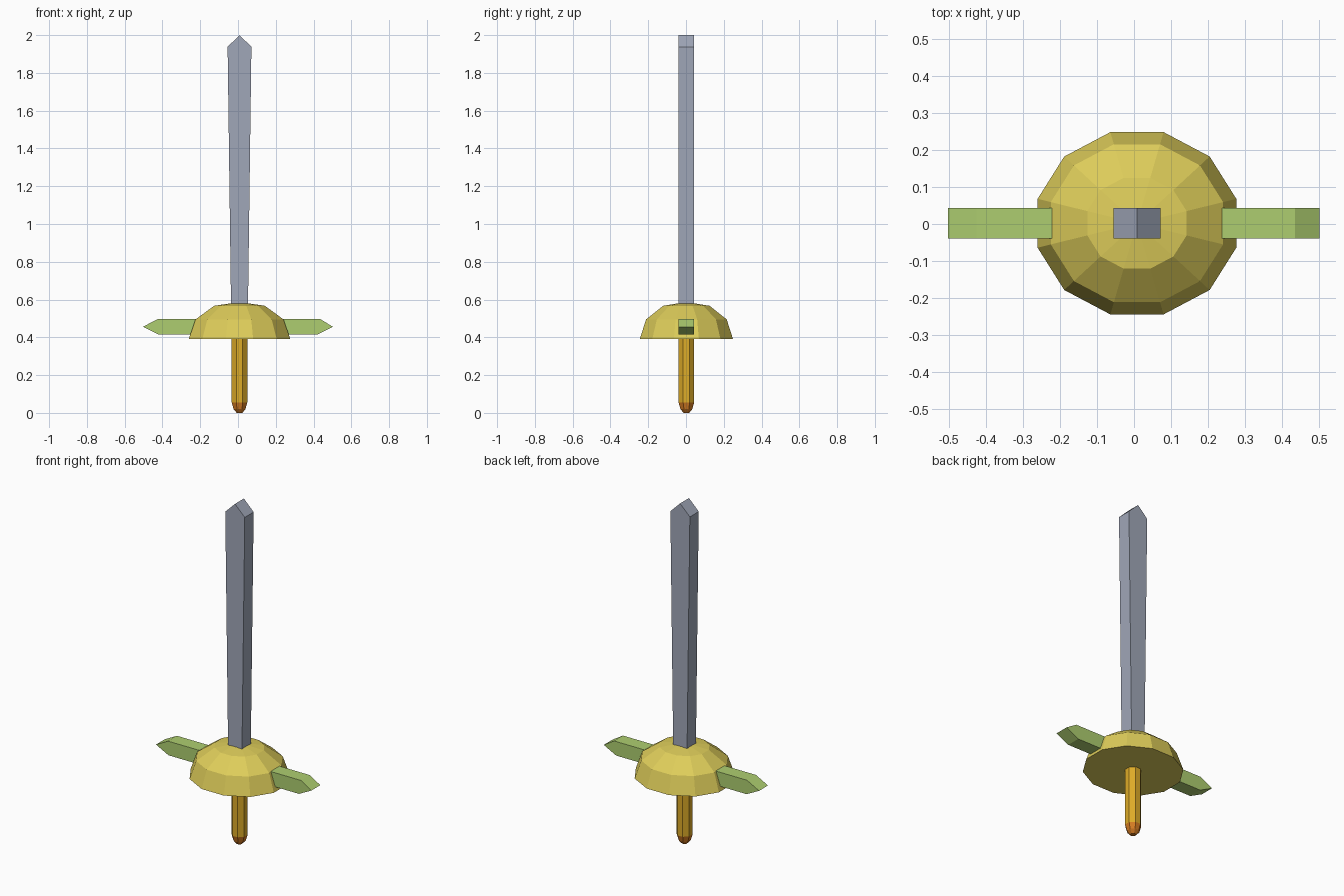
import bpy, bmesh, math

if "Cube" in bpy.data.objects:
    bpy.data.objects.remove(bpy.data.objects["Cube"])

CX, CY = 0.008, 0.002   # sword axis


def material(name, rgb):
    """Flat colour given as sRGB 0-255."""
    m = bpy.data.materials.new(name)
    lin = [((c / 255 + 0.055) / 1.055) ** 2.4 for c in rgb]
    m.diffuse_color = (*lin, 1)
    m.use_nodes = True
    m.node_tree.nodes["Principled BSDF"].inputs["Base Color"].default_value = m.diffuse_color
    return m


def finish(name, bm, mat):
    bmesh.ops.recalc_face_normals(bm, faces=bm.faces)
    me = bpy.data.meshes.new(name)
    bm.to_mesh(me)
    bm.free()
    me.materials.append(mat)
    ob = bpy.data.objects.new(name, me)
    bpy.context.collection.objects.link(ob)


def lathe(name, rings, sides, mat):
    """Stack of (rx, ry, z) rings, flat side to the front, capped at both ends."""
    bm = bmesh.new()
    loops = []
    for rx, ry, z in rings:
        angles = [(i + 0.5) * math.tau / sides for i in range(sides)]
        loops.append([bm.verts.new((CX + rx * math.cos(a), CY + ry * math.sin(a), z))
                      for a in angles])
    for lo, hi in zip(loops, loops[1:]):
        for i in range(sides):
            j = (i + 1) % sides
            bm.faces.new((lo[i], lo[j], hi[j], hi[i]))
    bm.faces.new(loops[0])
    if rings[-1][0] < 0.001:
        bmesh.ops.remove_doubles(bm, verts=loops[-1], dist=0.001)
    else:
        bm.faces.new(loops[-1])
    finish(name, bm, mat)


def slab(name, outline, half, mat):
    """Front outline (x, z) extruded along y."""
    bm = bmesh.new()
    face = bm.faces.new([bm.verts.new((x, CY - half, z)) for x, z in outline])
    new = bmesh.ops.extrude_face_region(bm, geom=[face])["geom"]
    bmesh.ops.translate(bm, vec=(0, 2 * half, 0),
                        verts=[v for v in new if isinstance(v, bmesh.types.BMVert)])
    finish(name, bm, mat)


steel = material("steel", (160, 167, 184))
gold = material("pale gold", (222, 205, 90))
green = material("leaf green", (174, 206, 112))
amber = material("amber", (222, 172, 40))
orange = material("burnt orange", (215, 125, 35))

# Blade widens upward to a short point
slab("blade", [(-0.036, 0.5), (0.052, 0.5), (0.071, 1.938), (CX, 2.0), (-0.055, 1.938)],
     0.041, steel)

# Cross guard bar with a pointed end on each side
slab("cross_guard", [(-0.503, 0.456), (-0.422, 0.415), (0.422, 0.415), (0.502, 0.456),
                     (0.435, 0.497), (-0.425, 0.497)], 0.041, green)

# Domed hand guard
lathe("hand_guard", [(0.278, 0.255, 0.392), (0.241, 0.221, 0.495),
                     (0.139, 0.127, 0.567), (0, 0, 0.587)], 12, gold)

# Grip and pommel
lathe("grip", [(0.0445, 0.0445, 0.055), (0.0445, 0.0445, 0.41)], 8, amber)
lathe("pommel", [(0.016, 0.016, 0.0), (0.034, 0.034, 0.02), (0.0445, 0.0445, 0.055)],
      8, orange)
